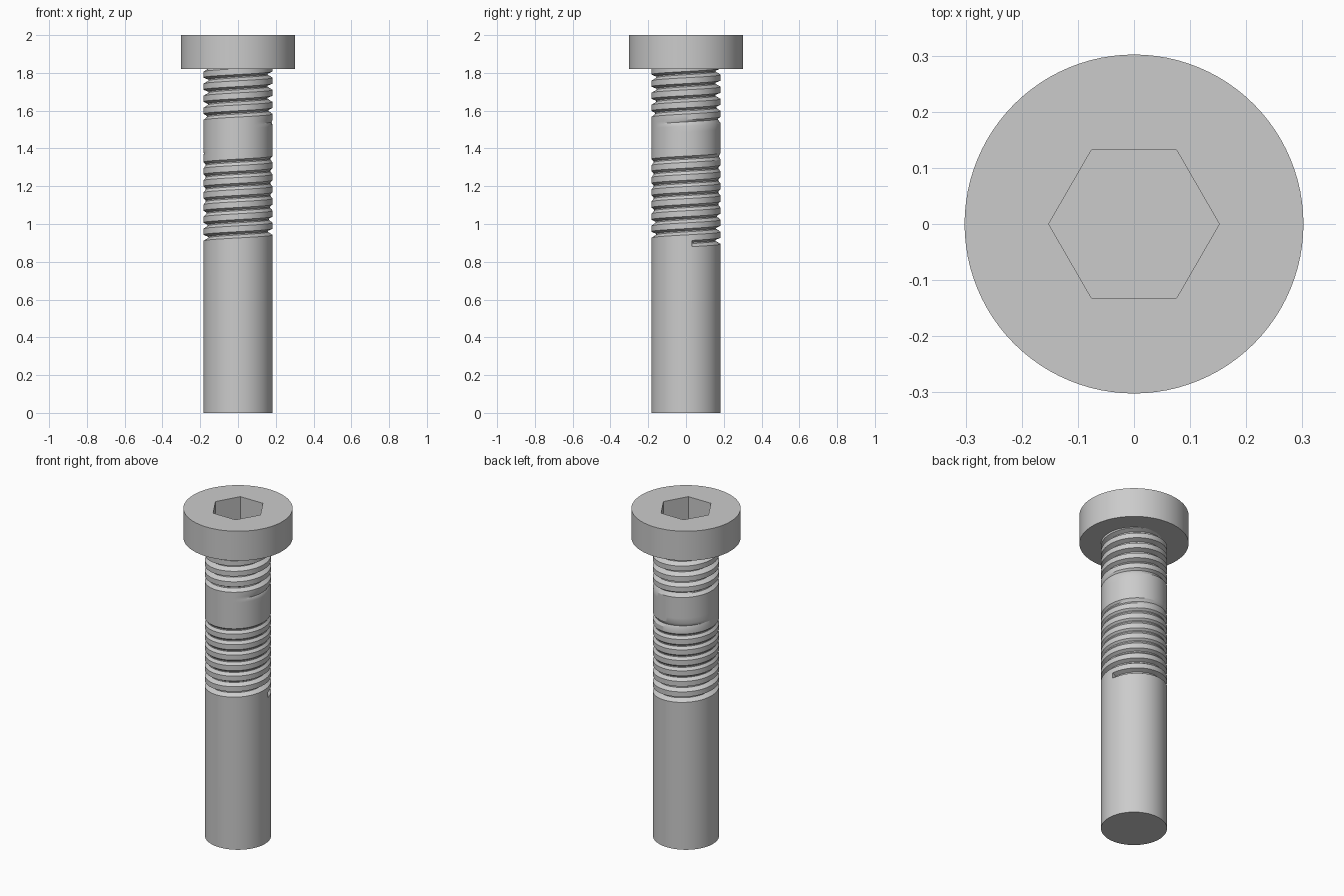
import bpy, bmesh, math

cube = bpy.data.objects.get("Cube")
if cube:
    bpy.data.objects.remove(cube, do_unlink=True)

steel = bpy.data.materials.new("grey_steel")
steel.use_nodes = True
GREY = (0.6, 0.6, 0.6, 1)
steel.diffuse_color = GREY
steel.node_tree.nodes["Principled BSDF"].inputs["Base Color"].default_value = GREY


def finish(bm, name):
    """Turn a bmesh into a smooth-by-angle object."""
    bmesh.ops.remove_doubles(bm, verts=bm.verts, dist=1e-5)
    bmesh.ops.recalc_face_normals(bm, faces=bm.faces)
    mesh = bpy.data.meshes.new(name)
    bm.to_mesh(mesh)
    bm.free()
    obj = bpy.data.objects.new(name, mesh)
    bpy.context.collection.objects.link(obj)
    mesh.materials.append(steel)
    bpy.ops.object.select_all(action='DESELECT')
    obj.select_set(True)
    bpy.context.view_layer.objects.active = obj
    bpy.ops.object.shade_smooth_by_angle(angle=math.radians(30))
    return obj


def ring(bm, radius, z, count):
    return [bm.verts.new((radius * math.cos(math.tau * i / count),
                          radius * math.sin(math.tau * i / count), z))
            for i in range(count)]


def walls(bm, low, high):
    n = len(low)
    for i in range(n):
        j = (i + 1) % n
        bm.faces.new((low[i], low[j], high[j], high[i]))


# Head with a hexagonal socket
bm = bmesh.new()
under, rim = ring(bm, 0.302, 1.82, 96), ring(bm, 0.302, 2.0, 96)
floor, mouth = ring(bm, 0.152, 1.86, 6), ring(bm, 0.152, 2.0, 6)
bm.faces.new(under)
bm.faces.new(floor)
walls(bm, under, rim)
walls(bm, floor, mouth)
edges = [bm.edges.get((loop[i - 1], loop[i]))
         for loop in (rim, mouth) for i in range(len(loop))]
bmesh.ops.triangle_fill(bm, edges=edges, use_beauty=True)
finish(bm, "head")

# Shank with a helical groove that fades out and back in along its length
RADIUS, PITCH, START, TOP = 0.183, 0.064, 0.88, 1.85
SEGMENTS, TURNS = 72, 17
START_ANGLE = math.radians(10)
GROOVE = ((0, 0), (0.25, 1), (0.35, 1), (0.52, 0))   # phase, share of depth
DEPTH = ((0.85, 0.03), (1.0, 0.022), (1.1, 0.012), (1.35, 0.012), (1.38, 0),
         (1.53, 0), (1.56, 0.018), (1.68, 0.028), (1.9, 0.024))  # height, depth


def groove_depth(z):
    for (z0, d0), (z1, d1) in zip(DEPTH, DEPTH[1:]):
        if z <= z1:
            return d0 + (d1 - d0) * (z - z0) / (z1 - z0)
    return DEPTH[-1][1]


bm = bmesh.new()
columns = []
for i in range(SEGMENTS):
    angle = START_ANGLE + math.tau * i / SEGMENTS
    c, s = math.cos(angle), math.sin(angle)
    column = [bm.verts.new((RADIUS * c, RADIUS * s, 0))]
    for turn in range(TURNS):
        for phase, share in GROOVE:
            z = min(START + PITCH * (turn + phase + i / SEGMENTS), TOP)
            r = RADIUS - share * groove_depth(z)
            column.append(bm.verts.new((r * c, r * s, z)))
    columns.append(column)

rows, step = len(columns[0]), len(GROOVE)
for a, b in zip(columns, columns[1:]):
    for k in range(rows - 1):
        bm.faces.new((a[k], b[k], b[k + 1], a[k + 1]))
# Close the spiral by joining the last column to the next turn of the first
last, first = columns[-1], columns[0]
for k in range(1, rows - step - 1):
    bm.faces.new((last[k], first[k + step], first[k + step + 1], last[k + 1]))
# Square end wall of the groove and the plain patch beside it
bm.faces.new(first[1:step + 1])
bm.faces.new((last[0], first[0], first[1], first[step], first[step + 1], last[1]))
# Flat bottom end
bm.faces.new([column[0] for column in columns])
# Drop the collapsed rows hidden inside the head
hidden = [f for f in bm.faces if all(v.co.z > TOP - 1e-5 for v in f.verts)]
bmesh.ops.delete(bm, geom=hidden, context='FACES')
finish(bm, "threaded_shank")
